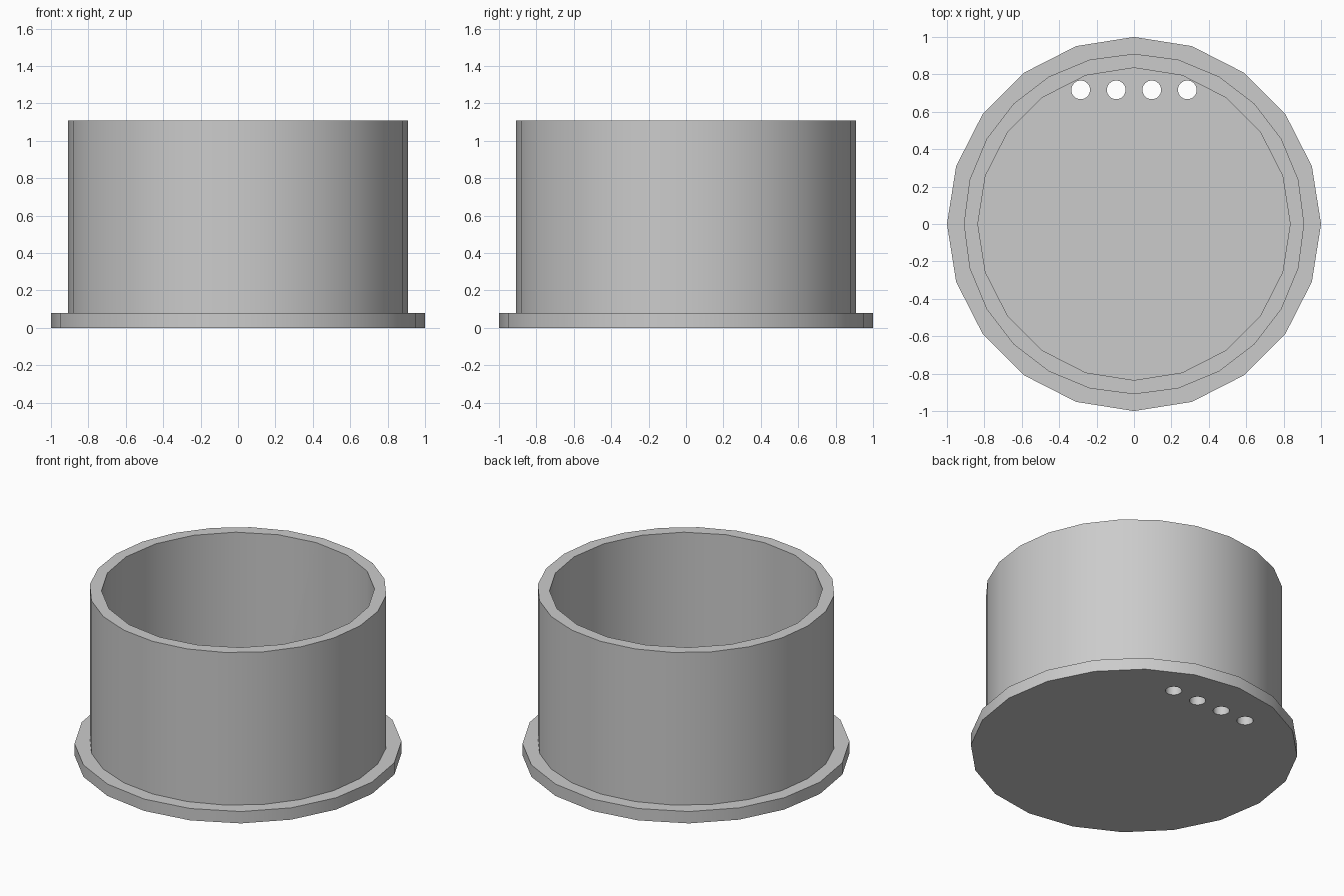
import bpy
import math

default = bpy.data.objects.get("Cube")
if default:
    bpy.data.objects.remove(default, do_unlink=True)

grey = bpy.data.materials.new("plain_grey")
grey.use_nodes = True
colour = (0.6, 0.6, 0.6, 1)
grey.diffuse_color = colour
grey.node_tree.nodes["Principled BSDF"].inputs["Base Color"].default_value = colour

FLANGE_TOP, RIM_TOP = 0.08, 1.11


def cylinder(name, sides, radius, low, high, x=0, y=0):
    """Upright prism with a corner on the y axis."""
    bpy.ops.mesh.primitive_cylinder_add(
        vertices=sides, radius=radius, depth=high - low,
        location=(x, y, (low + high) / 2))
    obj = bpy.context.object
    obj.name = name
    obj.data.materials.append(grey)
    return obj


def cut(target, cutter):
    """Subtract the cutter, then discard it."""
    mod = target.modifiers.new("cut", 'BOOLEAN')
    mod.operation = 'DIFFERENCE'
    mod.solver = 'EXACT'
    mod.object = cutter
    bpy.ops.object.select_all(action='DESELECT')
    bpy.context.view_layer.objects.active = target
    target.select_set(True)
    bpy.ops.object.modifier_apply(modifier=mod.name)
    bpy.data.objects.remove(cutter, do_unlink=True)


# Flanged floor with a row of four drain holes near the back
floor = cylinder("flanged_floor", 20, 1.0, 0, FLANGE_TOP)
for i in range(4):
    cut(floor, cylinder("hole_cutter", 32, 0.05, -0.1, 0.3,
                        x=(i - 1.5) * 0.19, y=0.717))

# Hollow wall, with a coarser bore than its outside
wall = cylinder("round_wall", 24, 0.91, FLANGE_TOP, RIM_TOP)
cut(wall, cylinder("bore_cutter", 20, 0.835, -0.1, RIM_TOP + 0.2))

# Smooth curved sides, sharp rims
for part in (floor, wall):
    bpy.ops.object.select_all(action='DESELECT')
    part.select_set(True)
    bpy.context.view_layer.objects.active = part
    bpy.ops.object.shade_smooth_by_angle(angle=math.radians(30))
